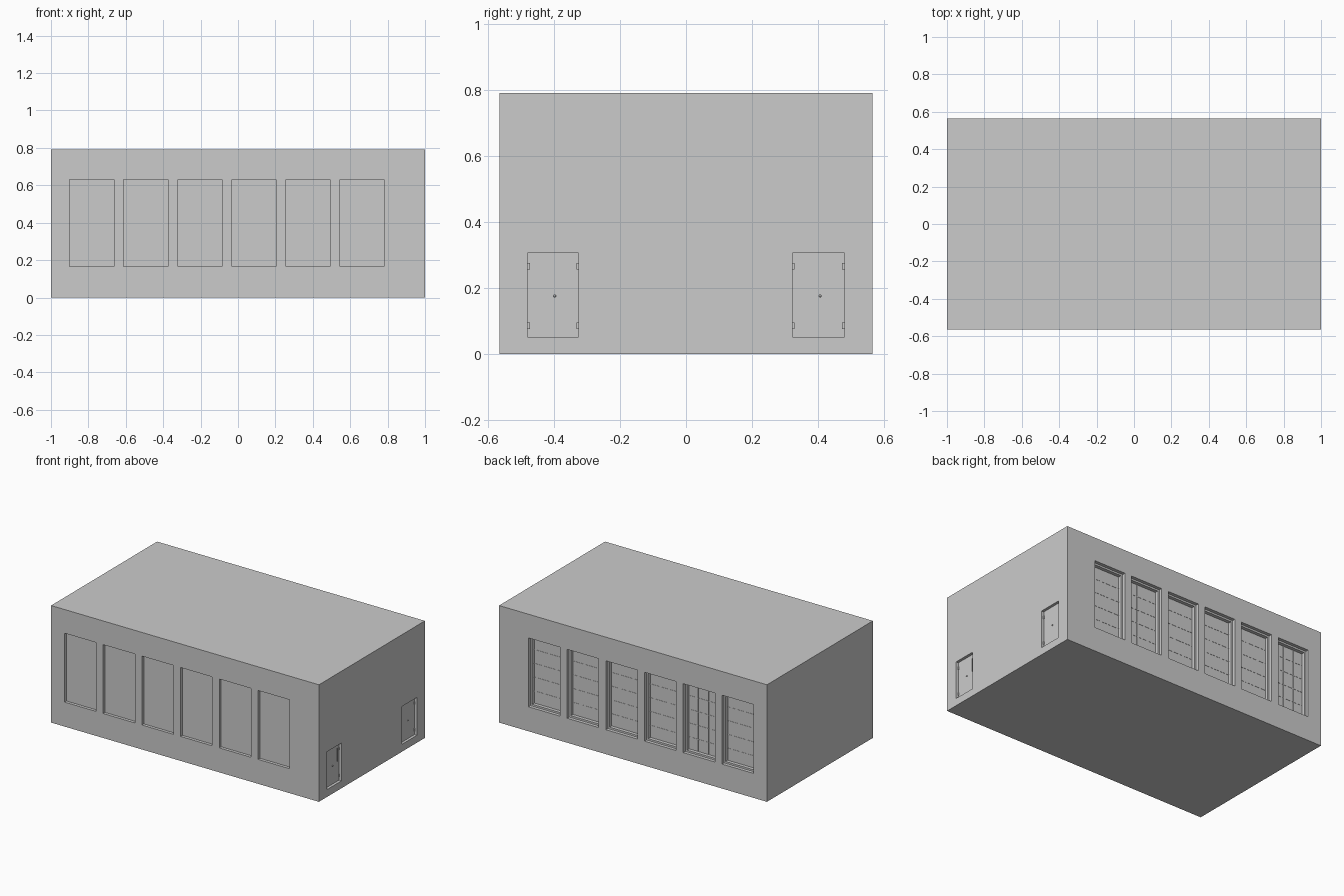
import bpy, bmesh
from mathutils import Matrix, Vector

if "Cube" in bpy.data.objects:
    bpy.data.objects.remove(bpy.data.objects["Cube"])

W, D, H = 2.0, 1.13, 0.79
WIN_X = [-0.9 + 0.289 * i for i in range(6)]      # left edge of each window
WIN_W, WIN_Z0, WIN_Z1 = 0.236, 0.165, 0.63
DOORS = [(-0.48, -0.325), (0.322, 0.48)]
DOOR_Z0, DOOR_Z1 = 0.05, 0.305
FRONT_DEPTH, BACK_DEPTH, DOOR_DEPTH = 0.02, 0.045, 0.018


def boxes(name, bounds):
    """One object made of axis-aligned boxes (x0, x1, y0, y1, z0, z1)."""
    bm = bmesh.new()
    for x0, x1, y0, y1, z0, z1 in bounds:
        size = Matrix.Diagonal((x1 - x0, y1 - y0, z1 - z0, 1))
        mid = Matrix.Translation(Vector((x0 + x1, y0 + y1, z0 + z1)) / 2)
        bmesh.ops.create_cube(bm, size=1, matrix=mid @ size)
    mesh = bpy.data.meshes.new(name)
    bm.to_mesh(mesh)
    bm.free()
    obj = bpy.data.objects.new(name, mesh)
    bpy.context.collection.objects.link(obj)
    return obj


# Building block with recessed openings
hx, hy = W / 2, D / 2
building = boxes("building", [(-hx, hx, -hy, hy, 0, H)])
holes = []
for x in WIN_X:
    holes.append((x, x + WIN_W, -hy - 0.1, -hy + FRONT_DEPTH, WIN_Z0, WIN_Z1))
    holes.append((x, x + WIN_W, hy - BACK_DEPTH, hy + 0.1, WIN_Z0, WIN_Z1))
for y0, y1 in DOORS:
    holes.append((hx - DOOR_DEPTH, hx + 0.1, y0, y1, DOOR_Z0, DOOR_Z1))
cutter = boxes("opening_cutter", holes)
cutter.hide_render = True
cutter.hide_set(True)
mod = building.modifiers.new("openings", 'BOOLEAN')
mod.operation, mod.solver, mod.object = 'DIFFERENCE', 'EXACT', cutter
bpy.context.view_layer.objects.active = building
bpy.ops.object.modifier_apply(modifier=mod.name)
bpy.data.objects.remove(cutter)

# Back window frames and thin glazing bars
f, pane = 0.012, hy - BACK_DEPTH
for i, x in enumerate(WIN_X):
    x1, y1 = x + WIN_W, hy - 0.022
    boxes(f"back_window_frame_{i + 1}", [
        (x, x + f, pane, y1, WIN_Z0, WIN_Z1),
        (x1 - f, x1, pane, y1, WIN_Z0, WIN_Z1),
        (x + f, x1 - f, pane, y1, WIN_Z0, WIN_Z0 + f),
        (x + f, x1 - f, pane, y1, WIN_Z1 - f, WIN_Z1)])
    bars = [(x + f, x1 - f, pane, pane + 0.0015, z - 0.002, z + 0.002)
            for z in (WIN_Z0 + (WIN_Z1 - WIN_Z0) * k / 5 for k in range(1, 5))]
    bars += [(c - 0.002, c + 0.002, pane, pane + 0.001, WIN_Z0 + f, WIN_Z1 - f)
             for c in (x + WIN_W / 3, x + WIN_W * 2 / 3)]
    boxes(f"back_window_bars_{i + 1}", bars)

# Door hinges and knobs
face = hx - DOOR_DEPTH
for i, (y0, y1) in enumerate(DOORS):
    boxes(f"door_hinges_{i + 1}", [
        (face, face + 0.005, a, a + 0.007, z - 0.01, z + 0.01)
        for a in (y0, y1 - 0.007) for z in (0.085, 0.265)])
    bpy.ops.mesh.primitive_uv_sphere_add(
        segments=12, ring_count=8, radius=0.004,
        location=(face + 0.003, (y0 + y1) / 2 + 0.005, 0.175))
    bpy.context.object.name = f"door_knob_{i + 1}"
    bpy.ops.object.shade_smooth_by_angle()

# Pull handle on the front-side door
boxes("door_pull_bar", [(face, face + 0.004, -0.349, -0.346, 0.185, 0.275)])
